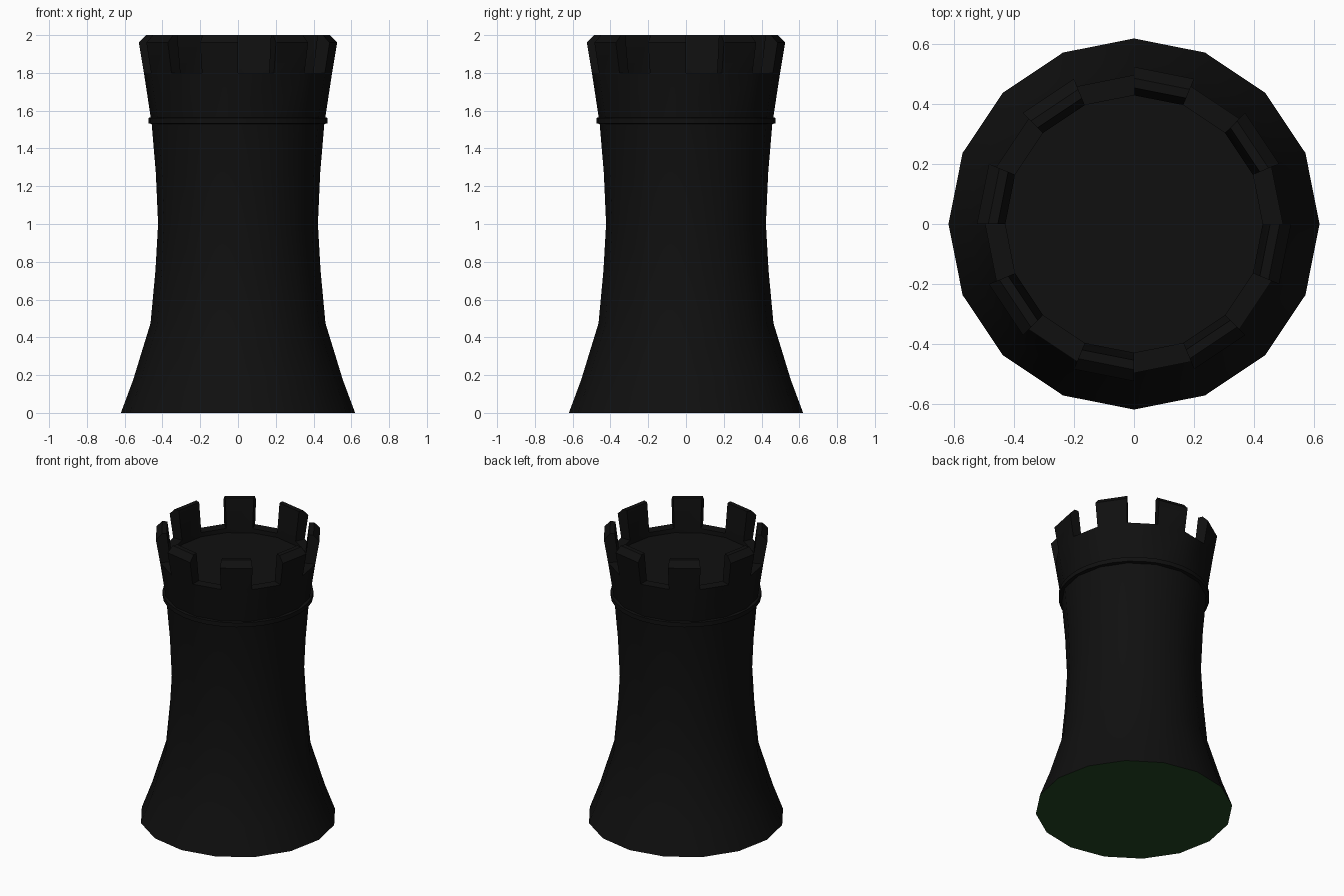
import bpy, bmesh, math

if "Cube" in bpy.data.objects:
    bpy.data.objects.remove(bpy.data.objects["Cube"])

SIDES = 16


def material(name, rgb):
    m = bpy.data.materials.new(name)
    m.diffuse_color = (*rgb, 1.0)
    m.use_nodes = True
    m.node_tree.nodes["Principled BSDF"].inputs["Base Color"].default_value = m.diffuse_color
    return m


black = material("black lacquer", (0.005, 0.005, 0.005))
green = material("green felt", (0.016, 0.06, 0.016))


def finish(bm, name, mats, angle):
    bmesh.ops.remove_doubles(bm, verts=bm.verts, dist=1e-5)
    bmesh.ops.recalc_face_normals(bm, faces=bm.faces)
    mesh = bpy.data.meshes.new(name)
    bm.to_mesh(mesh)
    bm.free()
    ob = bpy.data.objects.new(name, mesh)
    bpy.context.collection.objects.link(ob)
    for m in mats:
        mesh.materials.append(m)
    bpy.ops.object.select_all(action='DESELECT')
    ob.select_set(True)
    bpy.context.view_layer.objects.active = ob
    bpy.ops.object.shade_smooth_by_angle(angle=math.radians(angle))
    return ob


def ring_point(r, z, i, n):
    a = 2 * math.pi * i / n
    return (r * math.cos(a), r * math.sin(a), z)


def strip(bm, profile, i, n):
    """One wedge of a lathe: the profile swept from corner i to i + 1."""
    for (r0, z0), (r1, z1) in zip(profile, profile[1:]):
        bm.faces.new([bm.verts.new(ring_point(r, z, k, n)) for r, z, k in
                      ((r0, z0, i), (r0, z0, i + 1), (r1, z1, i + 1), (r1, z1, i))])


# Tower outline (radius, height)
shaft = [(0.62, 0), (0.555, 0.175), (0.463, 0.475), (0.437, 0.755), (0.423, 1.0),
         (0.435, 1.27), (0.457, 1.53), (0.463, 1.57), (0.498, 1.8)]
merlon = [(0.498, 1.8), (0.525, 1.96), (0.487, 2.0), (0.455, 2.0), (0.43, 1.8)]
inner_wall = [(0.43, 1.8), (0.43, 1.77)]

# Tower body: every second wedge rises into a battlement
bm = bmesh.new()
for i in range(SIDES):
    strip(bm, shaft, i, SIDES)
    strip(bm, inner_wall, i, SIDES)
    if i % 2:
        strip(bm, merlon, i, SIDES)
        for k in (i, i + 1):
            bm.faces.new([bm.verts.new(ring_point(r, z, k, SIDES)) for r, z in merlon])
    else:
        strip(bm, [merlon[0], merlon[-1]], i, SIDES)

# Battlement floor and felt underside
for r, z in ((0.43, 1.77), (0.62, 0)):
    bm.faces.new([bm.verts.new(ring_point(r, z, i, SIDES)) for i in range(SIDES)])
bm.normal_update()
for f in bm.faces:
    f.material_index = 1 if f.calc_center_median().z < 0.001 else 0
finish(bm, "tower", [black, green], 35)

# Collar ring below the battlements
bm = bmesh.new()
collar = [(0.44, 1.528), (0.475, 1.532), (0.475, 1.562), (0.44, 1.566), (0.44, 1.528)]
for i in range(32):
    strip(bm, collar, i, 32)
finish(bm, "collar", [black], 35)
